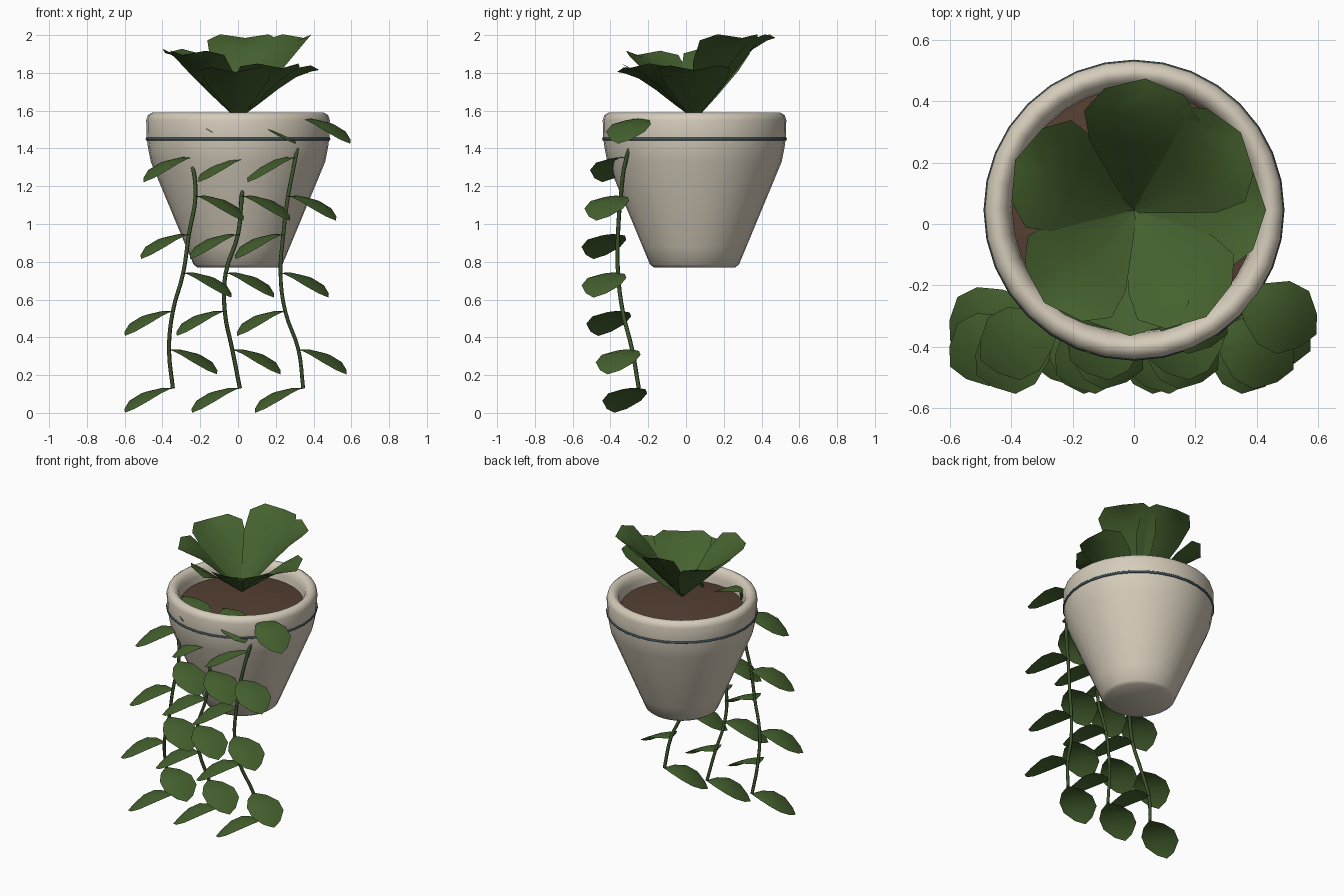
import bpy
import bmesh
from math import sin, cos, pi, radians
from mathutils import Vector

cube = bpy.data.objects.get("Cube")
if cube:
    bpy.data.objects.remove(cube)

POT_Y = 0.045


def material(name, r, g, b):
    mat = bpy.data.materials.new(name)
    mat.use_nodes = True
    mat.diffuse_color = (r, g, b, 1)
    bsdf = mat.node_tree.nodes["Principled BSDF"]
    bsdf.inputs["Base Color"].default_value = (r, g, b, 1)
    bsdf.inputs["Roughness"].default_value = 0.8
    return mat


CREAM = material("cream_ceramic", 0.66, 0.60, 0.49)
SLATE = material("slate_glaze", 0.045, 0.075, 0.085)
SOIL = material("brown_soil", 0.09, 0.05, 0.032)
LEAF = material("leaf_green", 0.06, 0.12, 0.028)
STEM = material("stem_green", 0.045, 0.085, 0.025)


def smooth(obj, angle):
    bpy.ops.object.select_all(action='DESELECT')
    obj.select_set(True)
    bpy.context.view_layer.objects.active = obj
    bpy.ops.object.shade_smooth_by_angle(angle=radians(angle))


def finish(bm, name, mat, angle=40):
    mesh = bpy.data.meshes.new(name)
    bm.to_mesh(mesh)
    bm.free()
    obj = bpy.data.objects.new(name, mesh)
    bpy.context.collection.objects.link(obj)
    mesh.materials.append(mat)
    smooth(obj, angle)
    return obj


def lathe(name, profile, mat, angle=40, steps=32):
    """Spin (radius, height) points around the pot axis."""
    bm = bmesh.new()
    verts = [bm.verts.new((r, POT_Y, z)) for r, z in profile]
    edges = [bm.edges.new(pair) for pair in zip(verts, verts[1:])]
    bmesh.ops.spin(bm, geom=verts + edges, cent=(0, POT_Y, 0), axis=(0, 0, 1),
                   angle=2 * pi, steps=steps, use_duplicate=False)
    bmesh.ops.remove_doubles(bm, verts=bm.verts, dist=0.0005)
    bmesh.ops.recalc_face_normals(bm, faces=bm.faces)
    return finish(bm, name, mat, angle)


def leaf(name, base, heading, length, rise, stations, fold):
    """Leaf blade: stations are (distance, height, half width) along the midrib."""
    along = Vector((cos(heading), sin(heading), 0))
    across = Vector((-sin(heading), cos(heading), 0))
    up = Vector((0, 0, 1))
    columns = (-1, -0.55, 0, 0.55, 1)
    bm = bmesh.new()
    rows = []
    for t, h, w in stations:
        rows.append([bm.verts.new(Vector(base) + along * t * length + across * w * u
                                  + up * (h * rise + fold * w * abs(u) ** 1.5))
                     for u in columns])
    for low, high in zip(rows, rows[1:]):
        for i in range(len(columns) - 1):
            bm.faces.new((low[i + 1], low[i], high[i], high[i + 1]))
    bmesh.ops.remove_doubles(bm, verts=bm.verts, dist=0.001)
    bmesh.ops.recalc_face_normals(bm, faces=bm.faces)
    if sum(f.normal.z for f in bm.faces) < 0:
        bmesh.ops.reverse_faces(bm, faces=bm.faces)
    return finish(bm, name, LEAF, 50)


# Pot with rounded rim and closed bottom
lathe("pot", [(0, 0.77), (0.215, 0.77), (0.235, 0.785), (0.275, 0.88), (0.462, 1.33),
              (0.476, 1.40), (0.484, 1.46), (0.486, 1.55), (0.478, 1.575),
              (0.455, 1.59), (0.435, 1.588), (0.412, 1.565), (0.402, 1.53),
              (0.395, 1.47), (0, 1.45)], CREAM)

# Glazed band under the rim
bpy.ops.mesh.primitive_torus_add(location=(0, POT_Y, 1.45), major_radius=0.481,
                                 minor_radius=0.009, major_segments=32, minor_segments=8)
band = bpy.context.object
band.name = "glazed_band"
band.data.materials.append(SLATE)
smooth(band, 60)

# Mounded soil
lathe("soil", [(0.402, 1.485), (0.25, 1.505), (0, 1.525)], SOIL)

# Rosette of upright leaves: heading, length, height
CROWN = [(0, 0, 0.012), (0.25, 0.30, 0.09), (0.5, 0.62, 0.165),
         (0.72, 0.86, 0.19), (0.9, 0.97, 0.13), (1, 1, 0)]
ROSETTE = [(85, 0.43, 0.43), (36, 0.43, 0.43), (157, 0.42, 0.35), (226, 0.42, 0.34),
           (304, 0.42, 0.27), (0, 0.43, 0.26), (268, 0.41, 0.25)]
for number, (heading, length, rise) in enumerate(ROSETTE, 1):
    leaf(f"rosette_leaf_{number}", (0, POT_Y, 1.555), radians(heading),
         length, rise, CROWN, 0.25)

# Trailing vines with leaves alternating from side to side
DROOP = [(0, 0, 0.008), (0.2, 0.02, 0.07), (0.45, -0.10, 0.115),
         (0.7, -0.40, 0.115), (0.9, -0.78, 0.06), (1, -1, 0)]
NODE_Y = (-0.23, -0.315, -0.345, -0.36, -0.36, -0.335, -0.285, -0.25)
VINES = {
    "left": (0.34, 0.305, 0.265, 0.24, 0.225, 0.25, 0.32, 0.345),
    "middle": (0.05, 0.045, 0.02, 0, -0.065, -0.07, -0.03, 0.01),
    "right": (-0.27, -0.245, -0.225, -0.26, -0.29, -0.345, -0.365, -0.345),
}
for side, node_x in VINES.items():
    nodes = [(x, y, 1.555 - 0.2035 * i) for i, (x, y) in enumerate(zip(node_x, NODE_Y))]
    curve = bpy.data.curves.new(f"{side}_vine", 'CURVE')
    curve.dimensions = '3D'
    curve.bevel_depth = 0.011
    curve.bevel_resolution = 1
    curve.resolution_u = 4
    curve.use_fill_caps = True
    spline = curve.splines.new('BEZIER')
    spline.bezier_points.add(len(nodes) - 1)
    for point, node in zip(spline.bezier_points, nodes):
        point.co = node
        point.handle_left_type = point.handle_right_type = 'AUTO'
    curve.materials.append(STEM)
    bpy.context.collection.objects.link(bpy.data.objects.new(f"{side}_vine", curve))
    for i, node in enumerate(nodes):
        heading = radians(-27) if i % 2 == 0 else radians(207)
        leaf(f"{side}_vine_leaf_{i + 1}", node, heading, 0.285, 0.13, DROOP, -0.12)
